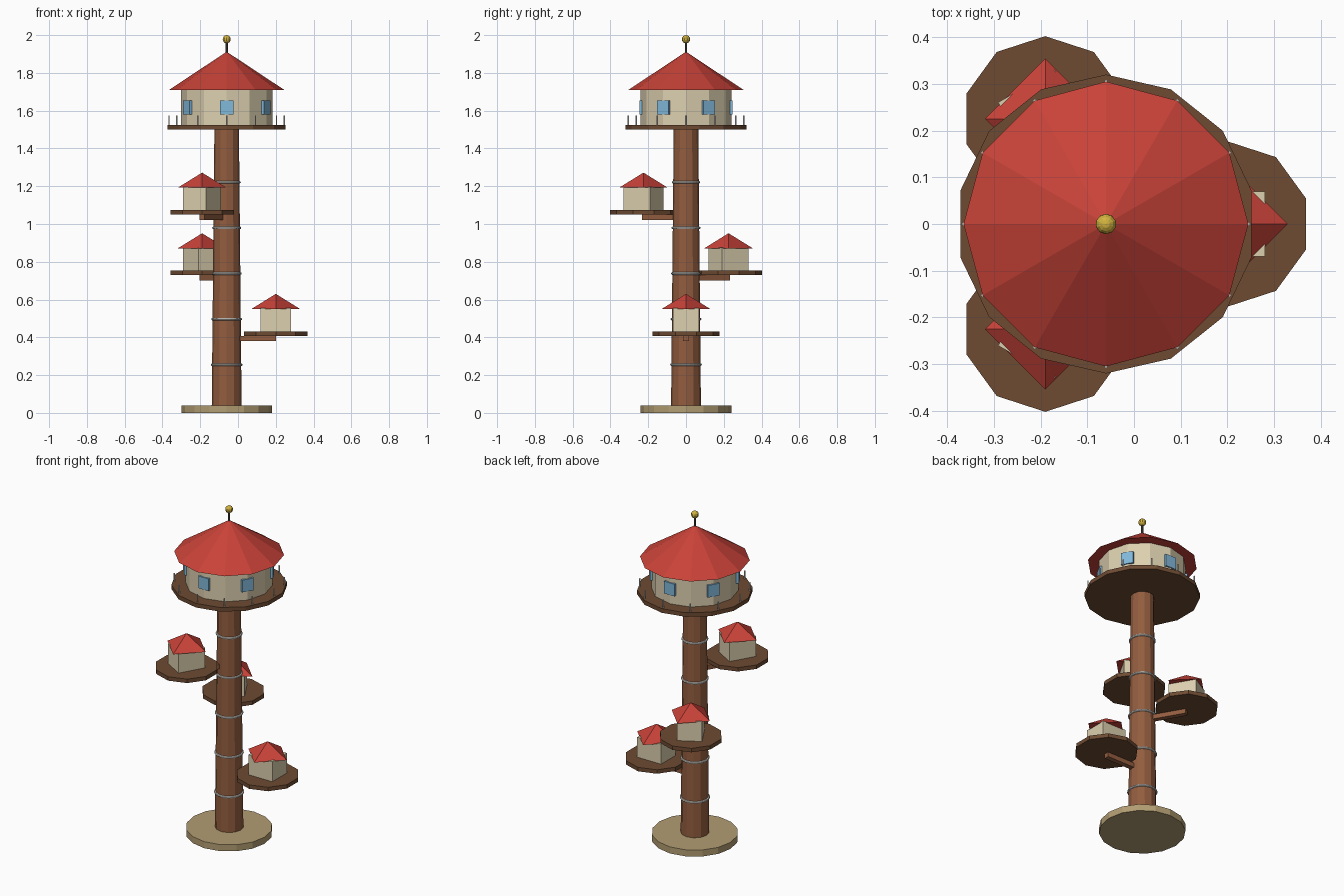
import bpy, bmesh
from math import cos, sin, pi, radians
from mathutils import Matrix, Vector

if "Cube" in bpy.data.objects:
    bpy.data.objects.remove(bpy.data.objects["Cube"])

CX = -0.06  # trunk axis


def material(name, rgb):
    m = bpy.data.materials.new(name)
    m.diffuse_color = (*rgb, 1)
    m.use_nodes = True
    m.node_tree.nodes["Principled BSDF"].inputs["Base Color"].default_value = m.diffuse_color
    return m


ROOF = material("roof_red", (0.58, 0.055, 0.04))
BARK = material("bark", (0.29, 0.11, 0.05))
DECK = material("deck_wood", (0.155, 0.07, 0.032))
WALL = material("plaster", (0.72, 0.63, 0.43))
GLASS = material("window_blue", (0.22, 0.48, 0.70))
SAND = material("base_sand", (0.45, 0.34, 0.17))
GOLD = material("gold", (0.65, 0.45, 0.05))
ROPE = material("rope", (0.75, 0.73, 0.68))
IRON = material("iron", (0.08, 0.07, 0.06))


def finish(bm, name, mat):
    mesh = bpy.data.meshes.new(name)
    bm.to_mesh(mesh)
    bm.free()
    mesh.materials.append(mat)
    ob = bpy.data.objects.new(name, mesh)
    bpy.context.collection.objects.link(ob)
    return ob


def cone(name, mat, sides, r1, r2, z1, z2, x=CX, y=0.0):
    """Prism, taper or pointed cone between two heights, one vertex toward +y."""
    bm = bmesh.new()
    bmesh.ops.create_cone(bm, cap_ends=True, segments=sides, radius1=r1, radius2=r2,
                          depth=z2 - z1, matrix=Matrix.Translation((x, y, (z1 + z2) / 2)))
    # guarantee a vertex toward +y
    off = max(v.co.y - y for v in bm.verts)
    if abs(off - max(r1, r2)) > 1e-4:
        bmesh.ops.rotate(bm, verts=bm.verts, cent=(x, y, 0), matrix=Matrix.Rotation(pi / sides, 3, 'Z'))
    return finish(bm, name, mat)


def box(name, mat, size, radial, angle, z):
    """Box at a radial distance from the trunk axis, turned to face outward."""
    bm = bmesh.new()
    m = (Matrix.Translation((CX, 0, z)) @ Matrix.Rotation(angle, 4, 'Z')
         @ Matrix.Translation((radial, 0, 0)) @ Matrix.Diagonal((*size, 1)))
    bmesh.ops.create_cube(bm, size=1, matrix=m)
    return finish(bm, name, mat)


def ring(name, mat, major, minor, z, n=24, k=8):
    """Torus around the trunk."""
    bm = bmesh.new()
    vs = [[bm.verts.new((CX + (major + minor * cos(2 * pi * j / k)) * cos(2 * pi * i / n),
                         (major + minor * cos(2 * pi * j / k)) * sin(2 * pi * i / n),
                         z + minor * sin(2 * pi * j / k))) for j in range(k)] for i in range(n)]
    for i in range(n):
        for j in range(k):
            a, b = (i + 1) % n, (j + 1) % k
            bm.faces.new((vs[i][j], vs[a][j], vs[a][b], vs[i][b]))
    return finish(bm, name, mat)


# base and trunk
cone("base", SAND, 16, 0.24, 0.24, 0, 0.04)
cone("trunk", BARK, 12, 0.079, 0.065, 0.04, 1.50)

# rope rings
for i in range(5):
    z = 0.255 + 0.2415 * i
    r = 0.079 - 0.014 * (z - 0.04) / 1.46
    ring(f"trunk_ring_{i + 1}", ROPE, r, 0.007, z)

# main cabin
cone("main_deck", DECK, 14, 0.32, 0.32, 1.50, 1.525)
cone("main_wall", WALL, 12, 0.242, 0.242, 1.525, 1.71)
cone("main_roof", ROOF, 12, 0.305, 0, 1.71, 1.912)
for i in range(6):
    box(f"window_{i + 1}", GLASS, (0.02, 0.07, 0.074), 0.237, radians(30 + 60 * i), 1.618)

# railing posts
for i in range(12):
    a = radians(30 * i)
    cone(f"rail_post_{i + 1}", ROPE, 6, 0.004, 0.004, 1.52, 1.575,
         CX + 0.305 * cos(a), 0.305 * sin(a))

# finial
cone("finial_pole", IRON, 8, 0.006, 0.006, 1.89, 1.97)
bm = bmesh.new()
bmesh.ops.create_uvsphere(bm, u_segments=10, v_segments=8, radius=0.022,
                          matrix=Matrix.Translation((CX, 0, 1.978)))
finish(bm, "finial_ball", GOLD)

# three small huts spiralling up the trunk
for i in range(3):
    a = radians(120 * i)
    x, y, z = CX + 0.26 * cos(a), 0.26 * sin(a), 0.408 + 0.321 * i
    n = i + 1
    box(f"hut_beam_{n}", BARK, (0.22, 0.03, 0.028), 0.15, a, z - 0.014)
    cone(f"hut_deck_{n}", DECK, 10, 0.177, 0.177, z, z + 0.024, x, y)
    box(f"hut_wall_{n}", WALL, (0.162, 0.14, 0.122), 0.26, a, z + 0.085)
    cone(f"hut_roof_{n}", ROOF, 4, 0.129, 0, z + 0.142, z + 0.222, x, y)
